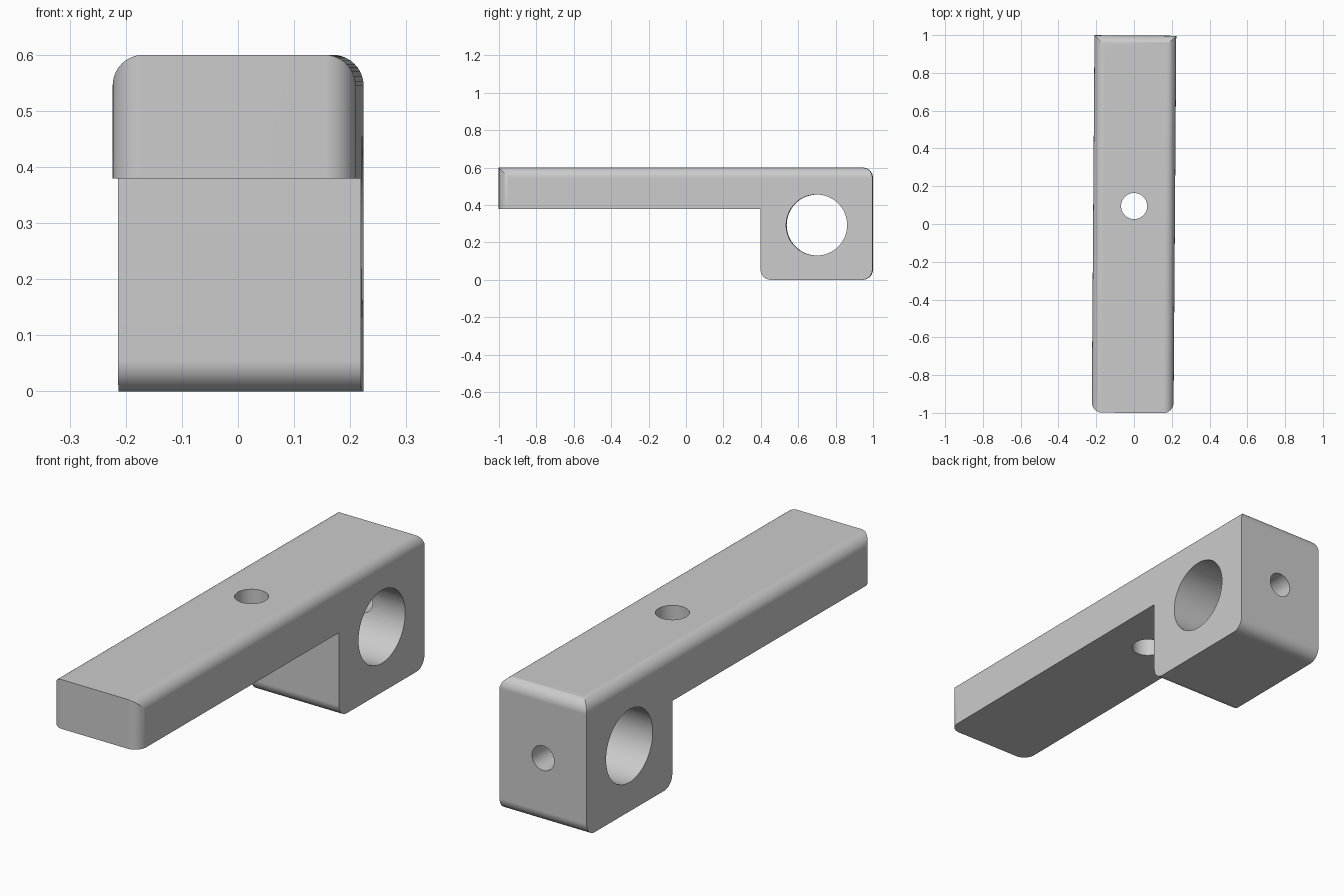
import bpy, bmesh, math
from mathutils import Vector, Matrix

default = bpy.data.objects.get("Cube")
if default:
    bpy.data.objects.remove(default, do_unlink=True)

HALF_W, HEIGHT, ROUND = 0.2165, 0.6, 0.055
ARM_Z, BLOCK_Y = 0.38, 0.4

grey = bpy.data.materials.new("light grey")
grey.use_nodes = True
colour = (0.6, 0.6, 0.6, 1)
grey.diffuse_color = colour
grey.node_tree.nodes["Principled BSDF"].inputs["Base Color"].default_value = colour


def rounded(corners, steps=10):
    """Outline from (u, v, radius) corners, each radius becoming an arc."""
    out = []
    for i, (u, v, r) in enumerate(corners):
        p = Vector((u, v))
        if not r:
            out.append(p)
            continue
        a = (Vector(corners[i - 1][:2]) - p).normalized()
        b = (Vector(corners[(i + 1) % len(corners)][:2]) - p).normalized()
        for k in range(steps + 1):
            t = math.pi / 2 * k / steps
            out.append(p + r * (a * (1 - math.sin(t)) + b * (1 - math.cos(t))))
    return out


def prism(name, outline, axis, start, end):
    """Extrude an outline along x (yz plane), y (xz plane) or z (xy plane)."""
    def place(p, d):
        return {"x": (d, p.x, p.y), "y": (p.x, d, p.y), "z": (p.x, p.y, d)}[axis]
    bm = bmesh.new()
    face = bm.faces.new([bm.verts.new(place(p, start)) for p in outline])
    ext = bmesh.ops.extrude_face_region(bm, geom=[face])
    move = Vector(place(Vector((0, 0)), end - start))
    bmesh.ops.translate(bm, vec=move,
                        verts=[g for g in ext["geom"] if isinstance(g, bmesh.types.BMVert)])
    bmesh.ops.recalc_face_normals(bm, faces=bm.faces)
    mesh = bpy.data.meshes.new(name)
    bm.to_mesh(mesh)
    bm.free()
    mesh.materials.append(grey)
    obj = bpy.data.objects.new(name, mesh)
    bpy.context.collection.objects.link(obj)
    return obj


def circle(u, v, r, n=64):
    return [Vector((u + r * math.cos(math.tau * k / n), v + r * math.sin(math.tau * k / n)))
            for k in range(n)]


# Side profile: long arm with a clamp block under its back end
bracket = prism("bracket", rounded([
    (-1, HEIGHT, 0), (-1, ARM_Z, 0), (BLOCK_Y, ARM_Z, 0), (BLOCK_Y, 0, ROUND),
    (0.998, 0, ROUND), (0.998, HEIGHT, ROUND)]), "x", -0.5, 0.5)

# Cross-section with rounded top edges, and plan with rounded front corners
section = prism("section_cutter", rounded([
    (-HALF_W, -0.2, 0), (HALF_W, -0.2, 0), (HALF_W, HEIGHT, ROUND), (-HALF_W, HEIGHT, ROUND)]),
    "y", -1.3, 1.3)
plan = prism("plan_cutter", rounded([
    (-HALF_W, -1, ROUND), (HALF_W, -1, ROUND), (HALF_W, 1.2, 0), (-HALF_W, 1.2, 0)]),
    "z", -0.3, 0.9)

# Holes: rod bore, arm screw hole, set screw hole from the back into the bore
bore = prism("bore_cutter", circle(0.7, 0.293, 0.163), "x", -0.6, 0.6)
arm_hole = prism("arm_hole_cutter", circle(0, 0.095, 0.069), "z", 0.2, 0.9)
set_hole = prism("set_hole_cutter", circle(0, 0.293, 0.055), "y", 0.7, 1.2)

cutters = [(section, "INTERSECT"), (plan, "INTERSECT"), (bore, "DIFFERENCE"),
           (arm_hole, "DIFFERENCE"), (set_hole, "DIFFERENCE")]
bpy.context.view_layer.objects.active = bracket
for cutter, operation in cutters:
    mod = bracket.modifiers.new(cutter.name, "BOOLEAN")
    mod.operation, mod.solver, mod.object = operation, "EXACT", cutter
    bpy.ops.object.modifier_apply(modifier=mod.name)
for cutter, _ in cutters:
    bpy.data.objects.remove(cutter, do_unlink=True)

# The whole part sits very slightly turned
bracket.data.transform(Matrix.Rotation(-0.0073, 4, "Z"))

# Smooth rounds, crisp edges, flat large faces
bpy.ops.object.select_all(action="DESELECT")
bracket.select_set(True)
bpy.ops.object.shade_smooth_by_angle(angle=math.radians(30))
weighted = bracket.modifiers.new("flat_faces", "WEIGHTED_NORMAL")
weighted.keep_sharp = True
